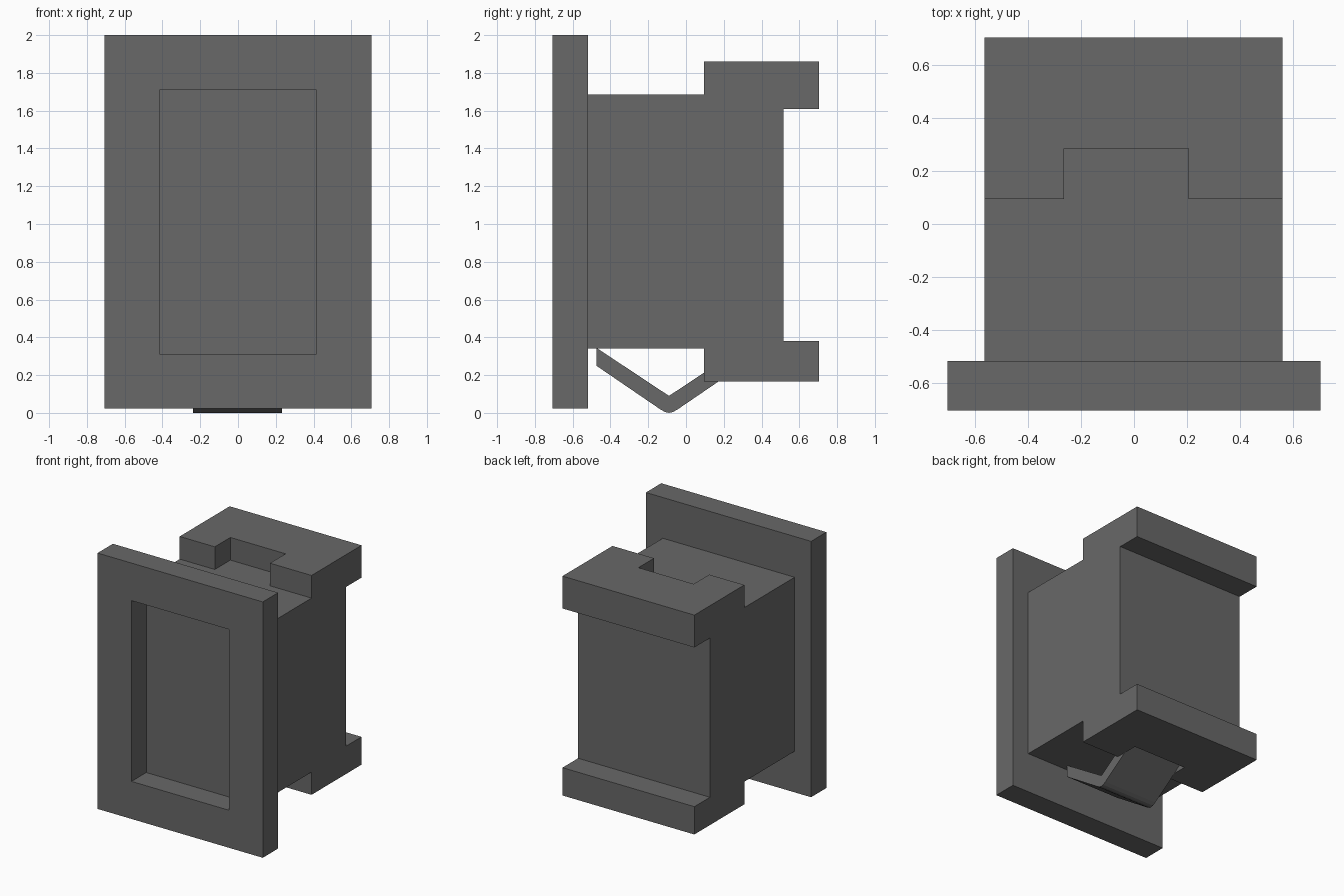
import bpy, bmesh

if "Cube" in bpy.data.objects:
    bpy.data.objects.remove(bpy.data.objects["Cube"])

dark = bpy.data.materials.new("dark_grey")
dark.diffuse_color = (0.14, 0.14, 0.14, 1)
dark.use_nodes = True
dark.node_tree.nodes["Principled BSDF"].inputs["Base Color"].default_value = dark.diffuse_color


def finish(bm, name):
    bmesh.ops.recalc_face_normals(bm, faces=bm.faces)
    mesh = bpy.data.meshes.new(name)
    bm.to_mesh(mesh)
    bm.free()
    mesh.materials.append(dark)
    obj = bpy.data.objects.new(name, mesh)
    bpy.context.collection.objects.link(obj)
    return obj


def extrude_x(name, profile, x0, x1):
    """Extrude a (y, z) side profile from x0 to x1."""
    bm = bmesh.new()
    face = bm.faces.new([bm.verts.new((x0, y, z)) for y, z in profile])
    ext = bmesh.ops.extrude_face_region(bm, geom=[face])
    verts = [g for g in ext["geom"] if isinstance(g, bmesh.types.BMVert)]
    bmesh.ops.translate(bm, verts=verts, vec=(x1 - x0, 0, 0))
    return finish(bm, name)


def rect(y0, y1, z0, z1):
    return [(y0, z0), (y1, z0), (y1, z1), (y0, z1)]


# Front plate with a straight-walled recessed panel
bm = bmesh.new()
bmesh.ops.create_cube(bm, size=1)
for v in bm.verts:
    v.co = (v.co.x * 1.412, -0.6125 + v.co.y * 0.187, 1.0115 + v.co.z * 1.977)
bm.normal_update()
front = min(bm.faces, key=lambda f: f.calc_center_median().y)
bmesh.ops.inset_region(bm, faces=[front], thickness=0.29, use_even_offset=True)
panel = bmesh.ops.extrude_discrete_faces(bm, faces=[front])["faces"][0]
bmesh.ops.translate(bm, verts=panel.verts, vec=(0, 0.18, 0))
finish(bm, "front_plate")

# Body with stepped ledges overhanging at the back
body = extrude_x("body", [
    (-0.52, 0.34), (0.095, 0.34), (0.095, 0.165), (0.705, 0.165),
    (0.705, 0.38), (0.515, 0.38), (0.515, 1.61), (0.705, 1.61),
    (0.705, 1.86), (0.095, 1.86), (0.095, 1.685), (-0.52, 1.685)], -0.565, 0.562)

# Notches in the upper ledge and, for the clip, in the lower ledge
for z0, z1, x0, x1 in ((1.685, 2.0, -0.265, 0.207), (0.0, 0.34, -0.235, 0.23)):
    cutter = extrude_x("notch_cutter", rect(0.0, 0.285, z0, z1), x0, x1)
    cutter.hide_render = True
    mod = body.modifiers.new("notch", "BOOLEAN")
    mod.operation = "DIFFERENCE"
    mod.solver = "EXACT"
    mod.object = cutter
    bpy.context.view_layer.objects.active = body
    bpy.ops.object.modifier_apply(modifier=mod.name)
    bpy.data.objects.remove(cutter)

# Bent spring clip below the body, mirrored about its lowest point
mid = -0.09
half = [(0.02, 0.004), (0.045, 0.018), (0.385, 0.25), (0.385, 0.345)]
right = [(mid + d, z) for d, z in half]
left = [(mid - d, z) for d, z in reversed(half)]
extrude_x("spring_clip", [(mid, 0)] + right + [(mid, 0.09)] + left, -0.237, 0.232)
